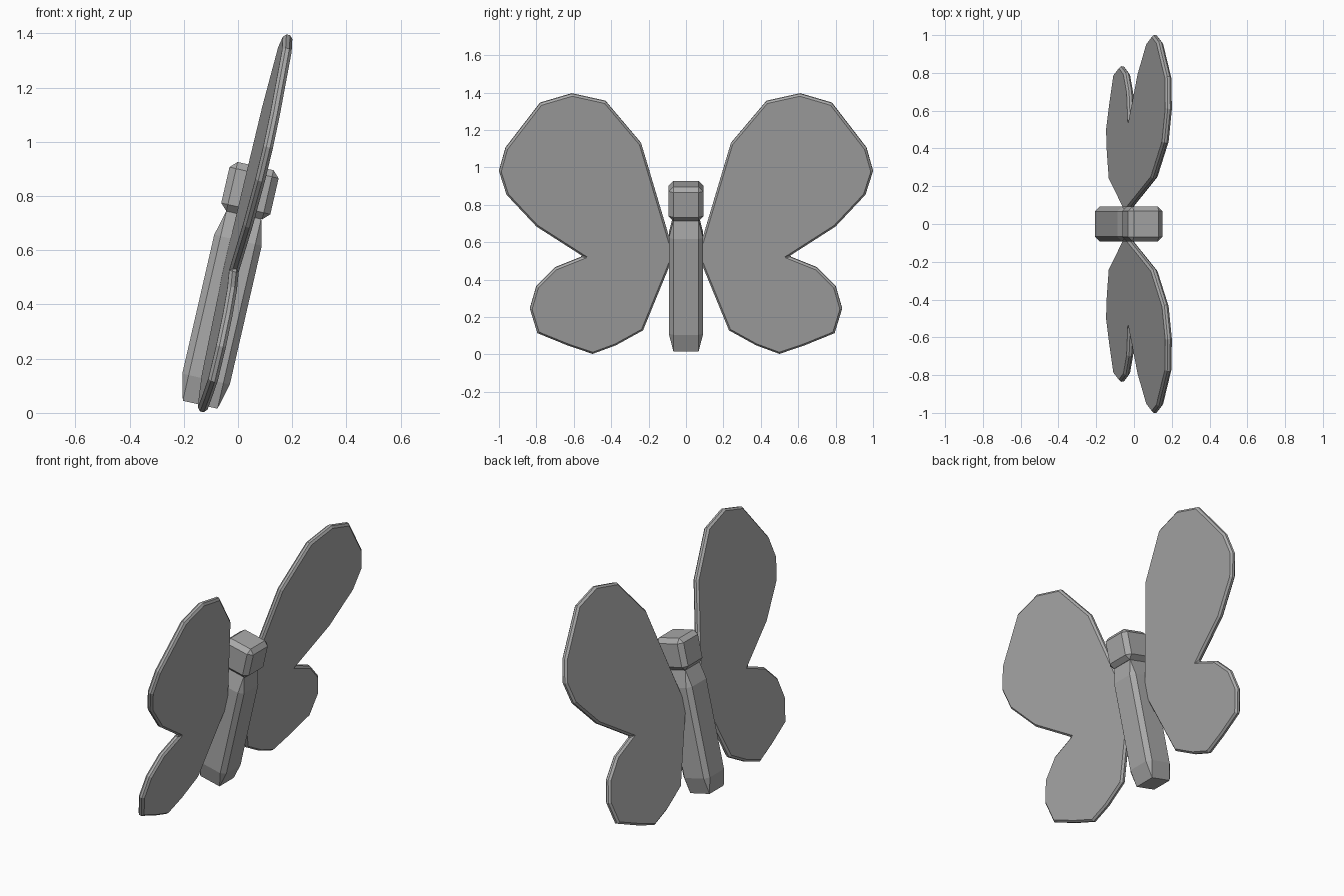
import bpy
import bmesh
import math
from mathutils import Matrix

cube = bpy.data.objects.get("Cube")
if cube:
    bpy.data.objects.remove(cube, do_unlink=True)

grey = bpy.data.materials.new("plain_grey")
grey.use_nodes = True
colour = (0.4, 0.4, 0.4, 1)
grey.diffuse_color = colour
grey.node_tree.nodes["Principled BSDF"].inputs["Base Color"].default_value = colour

LEAN = math.atan(0.23)


def add_object(name, bm):
    mesh = bpy.data.meshes.new(name)
    bm.to_mesh(mesh)
    bm.free()
    mesh.materials.append(grey)
    obj = bpy.data.objects.new(name, mesh)
    bpy.context.scene.collection.objects.link(obj)
    return obj


def chamfered_block(name, centre, half):
    """Chamfered cube, stretched to size and leaned along the body axis."""
    bm = bmesh.new()
    bmesh.ops.create_cube(bm, size=2)
    bmesh.ops.bevel(bm, geom=bm.edges[:], offset=0.27, segments=1,
                    affect='EDGES', profile=0.5)
    bm.transform(Matrix.Translation(centre) @ Matrix.Rotation(LEAN, 4, 'Y')
                 @ Matrix.Diagonal((*half, 1)))
    return add_object(name, bm)


# Body and head share one leaning axis
chamfered_block("body", (-0.059, 0, 0.381), (0.09, 0.092, 0.36))
chamfered_block("head", (0.044, 0, 0.82), (0.093, 0.093, 0.093))

# Wing outline as (distance from the body, height)
OUTLINE = [
    (0.07, 0.56), (0.24, 1.13), (0.43, 1.355), (0.61, 1.395), (0.78, 1.345),
    (0.965, 1.105), (1.0, 0.98), (0.96, 0.855), (0.80, 0.685), (0.55, 0.525),
    (0.70, 0.465), (0.80, 0.365), (0.835, 0.245), (0.795, 0.115),
    (0.635, 0.05), (0.50, 0.004), (0.375, 0.05), (0.23, 0.13), (0.07, 0.52),
]


def wing(name, side):
    """Flat wing plate, leaning with the body and swept slightly upward."""
    bm = bmesh.new()
    verts = [bm.verts.new((0.185 + 0.225 * (z - 1.395) + 0.05 * (d - 0.6),
                           side * d, z)) for d, z in OUTLINE]
    bm.faces.new(verts if side < 0 else verts[::-1])
    obj = add_object(name, bm)
    solid = obj.modifiers.new("thickness", 'SOLIDIFY')
    solid.thickness = 0.036
    solid.offset = 0
    rim = obj.modifiers.new("rim", 'BEVEL')
    rim.width = 0.011
    rim.segments = 1
    rim.limit_method = 'ANGLE'
    rim.angle_limit = math.radians(70)
    return obj


# Mirrored pair of wings
wing("front_wing", -1)
wing("back_wing", 1)
